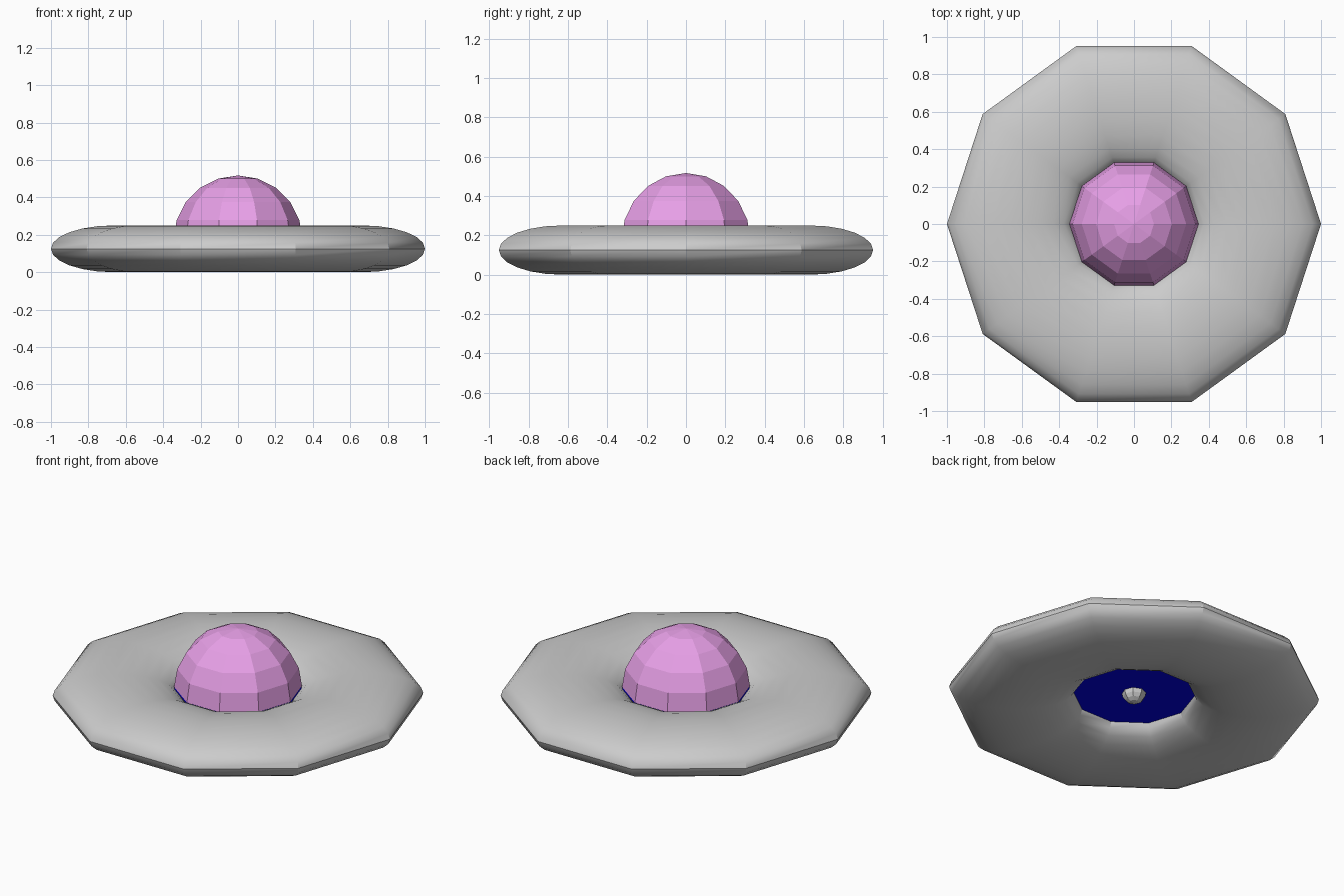
import bpy
from math import pi, radians, sin, cos

if "Cube" in bpy.data.objects:
    bpy.data.objects.remove(bpy.data.objects["Cube"])

SIDES = 10


def material(name, color):
    m = bpy.data.materials.new(name)
    m.diffuse_color = color
    m.use_nodes = True
    m.node_tree.nodes["Principled BSDF"].inputs["Base Color"].default_value = m.diffuse_color
    return m


def lathe(name, profile, sides, mat=None, closed=False):
    """Revolve (radius, z) points about z; radius 0 makes a pole."""
    verts, rows, faces = [], [], []
    for r, z in profile:
        n = 1 if r < 1e-5 else sides
        rows.append([len(verts) + k for k in range(n)])
        verts += [(r * cos(2 * pi * k / sides), r * sin(2 * pi * k / sides), z)
                  for k in range(n)]
    pairs = list(zip(rows, rows[1:])) + ([(rows[-1], rows[0])] if closed else [])
    for a, b in pairs:
        for k in range(sides):
            j = (k + 1) % sides
            f = [a[k % len(a)], a[j % len(a)], b[j % len(b)], b[k % len(b)]]
            faces.append(list(dict.fromkeys(f)))
    mesh = bpy.data.meshes.new(name)
    mesh.from_pydata(verts, [], faces)
    ob = bpy.data.objects.new(name, mesh)
    bpy.context.collection.objects.link(ob)
    if mat:
        mesh.materials.append(mat)
    return ob


purple = material("purple", (0.8, 0.35, 0.8, 1))
blue = material("blue", (0.0, 0.0, 0.8, 1))

# Flattened ring hull, smooth around its section, faceted at the rim
section = [(0.665 + 0.335 * cos(2 * pi * i / 24), 0.125 + 0.125 * sin(2 * pi * i / 24))
           for i in range(24)]
hull = lathe("hull_ring", section, SIDES, closed=True)
bpy.context.view_layer.objects.active = hull
hull.select_set(True)
bpy.ops.object.shade_smooth_by_angle(angle=radians(30))

# Faceted dome: half of a ten-ring sphere
dome = [(0.345 * cos(i * pi / 10), 0.172 + 0.345 * sin(i * pi / 10)) for i in range(6)]
lathe("dome", dome, SIDES, purple)

# Blue floor plate filling the hole under the dome
lathe("floor_plate", [(0, 0.125), (0.343, 0.125), (0.343, 0.17), (0, 0.17)], SIDES, blue)

# Small knob under the floor plate
knob = [(0.065 * sin(i * pi / 8), 0.125 - 0.06 * cos(i * pi / 8)) for i in range(5)]
lathe("bottom_knob", knob, 8)
